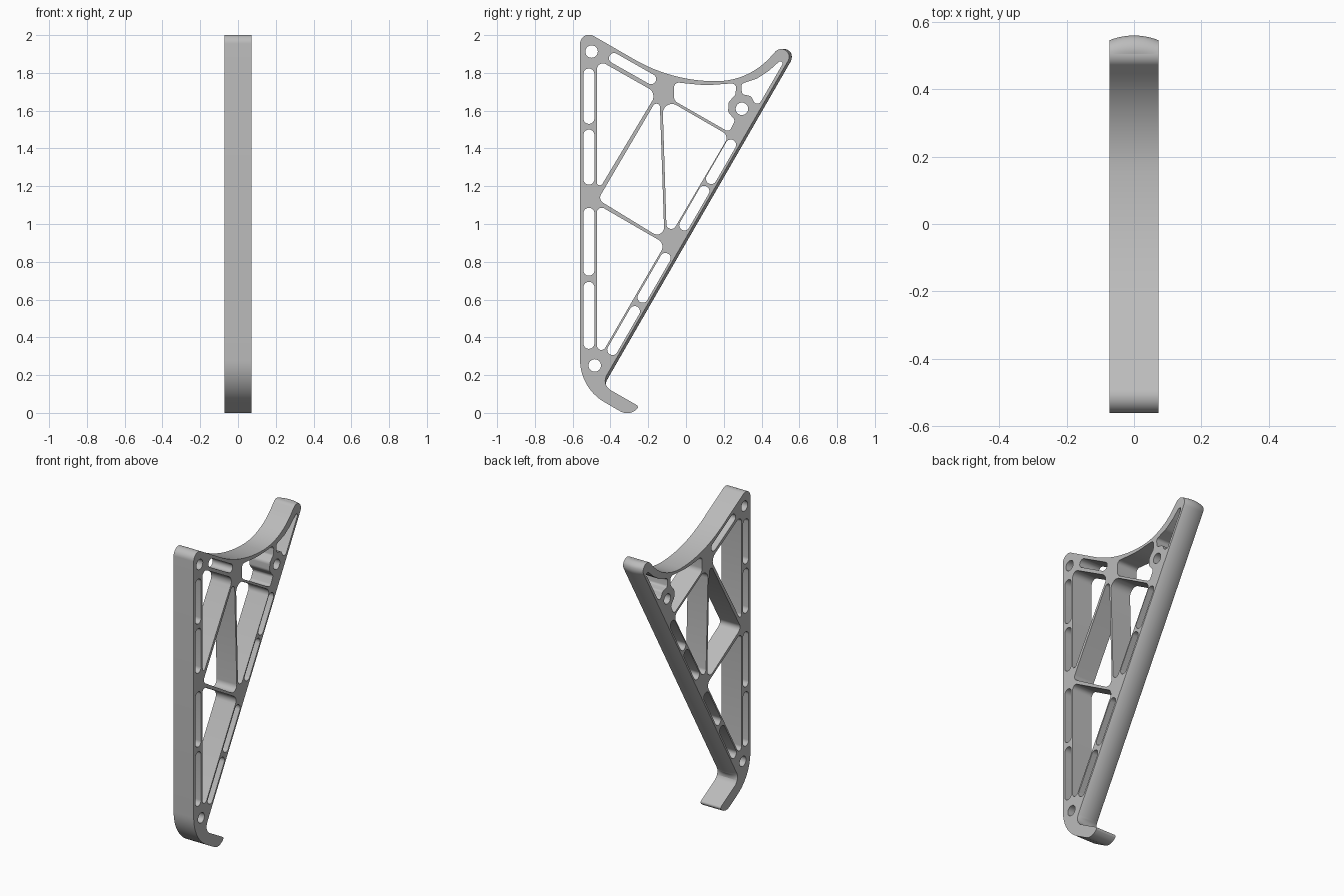
import bpy, bmesh, math
from mathutils import Matrix, Vector

UNIT = 0.01           # profile numbers are hundredths of a unit
HALF_WIDTH = 0.0725
CROWN_HEIGHT = 0.014

cube = bpy.data.objects.get("Cube")
if cube:
    bpy.data.objects.remove(cube, do_unlink=True)

grey = bpy.data.materials.new("satin grey")
grey.use_nodes = True
grey.diffuse_color = (0.5, 0.5, 0.5, 1)
grey.node_tree.nodes["Principled BSDF"].inputs["Base Color"].default_value = grey.diffuse_color


def fillet(corners, steps=10):
    """Round each (y, z, radius) corner; returns one list of points per corner."""
    arcs = []
    for index, (y, z, radius) in enumerate(corners):
        corner = Vector((y, z))
        before = (Vector(corners[index - 1][:2]) - corner).normalized()
        after = (Vector(corners[(index + 1) % len(corners)][:2]) - corner).normalized()
        half = before.angle(after) / 2
        centre = corner + (before + after).normalized() * radius / math.sin(half)
        start = corner + before * radius / math.tan(half) - centre
        end = corner + after * radius / math.tan(half) - centre
        turn = math.atan2(start.x * end.y - start.y * end.x, start.dot(end))
        arcs.append([(centre + Matrix.Rotation(turn * k / steps, 2) @ start) * UNIT
                     for k in range(steps + 1)])
    return arcs


def flat(arcs):
    return [point for arc in arcs for point in arc]


def slot(a, b, radius, steps=12):
    """Long hole with round ends centred on a and b; a circle when they match."""
    a, b = Vector(a), Vector(b)
    along = (b - a).normalized() if a != b else Vector((0, 1))
    side = Vector((-along.y, along.x)) * radius
    points = []
    for centre, offset in ((a, 0), (b, math.pi)):
        for k in range(steps + 1 if a != b else steps):
            spin = Matrix.Rotation(offset + math.pi * k / steps, 2)
            points.append((centre + spin @ side) * UNIT)
    return points


def add_object(name, mesh):
    obj = bpy.data.objects.new(name, mesh)
    bpy.context.collection.objects.link(obj)
    mesh.materials.clear()
    mesh.materials.append(grey)
    bpy.ops.object.select_all(action="DESELECT")
    obj.select_set(True)
    bpy.context.view_layer.objects.active = obj
    bpy.ops.object.shade_smooth_by_angle(angle=math.radians(35))
    return obj


# Outer outline: top corner, scoop, tip, notch, toe and heel
outline = fillet([
    (-56.1, 203.7, 4.8), (-7.4, 175.6, 86), (33.2, 175.6, 38.5),
    (48.5, 192.6, 4.1), (57.6, 192.6, 4.1), (-44.9, 14.9, 5.8),
    (-24.6, 3.3, 1.3), (-30.2, -1.8, 7.2), (-56.1, 13.1, 26),
], steps=14)

# Large windows between the struts
windows = [
    [(-47.2, 187.3, 3.2), (-15.4, 169.3, 4.8), (-47.2, 116.3, 1.6)],
    [(-46.6, 112.9, 3.2), (-14, 168.4, 1.9), (-11.4, 91.4, 3.7)],
    [(-47.2, 110.5, 2.6), (-10.9, 89.5, 4.2), (-47.2, 26.8, 2.4)],
    [(-12.5, 167.2, 4.8), (22.8, 146.8, 3.7), (-10.1, 90.9, 2.6)],
    [(-6.4, 175.1, 2.6), (10.1, 173.4, 60), (27, 174.6, 2.4), (26, 168.2, 1.6),
     (22.5, 164.5, 3), (22.3, 159.2, 3), (26, 155, 2), (22.8, 148.6, 2),
     (-6.4, 165.3, 3.7)],
    [(49.3, 186, 1), (51.9, 186, 1), (37.6, 161.3, 2.2), (34.4, 167.7, 2),
     (29.7, 168.7, 1.6), (29.1, 174.1, 2), (37.6, 177, 9), (44, 181.2, 9)],
]
loops = [flat(outline)] + [flat(fillet(window)) for window in windows]

# Slots along the front edge
for top, bottom in ((182.3, 153), (150, 120.8), (108.6, 72.6), (69.4, 33.9)):
    loops.append(slot((-51.4, bottom + 2.9), (-51.4, top - 2.9), 2.9))

# Slots along the sloping back edge, all on one line
foot = Vector((-38.9, 33.4))
slope = Vector((0.5, math.sqrt(0.75)))
for start, end in ((0, 23.5), (32, 56), (76.2, 97), (104.5, 125.3)):
    loops.append(slot(foot + slope * start, foot + slope * end, 2.8))

# Slot under the scoop and the three bolt holes
loops.append(slot((-38.1, 187.8), (-18.5, 176.7), 2.7))
for hole in ((-50, 191.3), (29.6, 161), (-48.3, 25.1)):
    loops.append(slot(hole, hole, 3.3))

# Filled profile, extruded across the width
curve = bpy.data.curves.new("frame_profile", "CURVE")
curve.dimensions = "2D"
curve.fill_mode = "BOTH"
curve.extrude = HALF_WIDTH
for loop in loops:
    spline = curve.splines.new("POLY")
    spline.points.add(len(loop) - 1)
    for point, position in zip(spline.points, loop):
        point.co = (position.x, position.y, 0, 1)
    spline.use_cyclic_u = True
helper = bpy.data.objects.new("frame_profile", curve)
bpy.context.collection.objects.link(helper)
bpy.context.view_layer.update()
mesh = bpy.data.meshes.new_from_object(helper.evaluated_get(bpy.context.evaluated_depsgraph_get()))
bpy.data.objects.remove(helper, do_unlink=True)

bm = bmesh.new()
bm.from_mesh(mesh)
bmesh.ops.remove_doubles(bm, verts=bm.verts, dist=0.00005)
bmesh.ops.transform(bm, verts=bm.verts,
                    matrix=Matrix(((0, 0, 1, 0), (1, 0, 0, 0), (0, 1, 0, 0), (0, 0, 0, 1))))
bmesh.ops.recalc_face_normals(bm, faces=bm.faces)
bm.to_mesh(mesh)
bm.free()
add_object("frame", mesh)

# Crowned back edge, running from the tip down into the notch
path = outline[4] + outline[5][:9]
columns = 16
bm = bmesh.new()
rows = []
for i, point in enumerate(path):
    tangent = (path[min(i + 1, len(path) - 1)] - path[max(i - 1, 0)]).normalized()
    normal = Vector((-tangent.y, tangent.x))
    fade = min(1, i / 8, (len(path) - 1 - i) / 6)
    row = []
    for j in range(columns + 1):
        across = 2 * j / columns - 1
        spot = point + normal * CROWN_HEIGHT * fade * (1 - across * across)
        row.append(bm.verts.new((across * HALF_WIDTH, spot.x, spot.y)))
    rows.append(row)
for upper, lower in zip(rows, rows[1:]):
    for j in range(columns):
        bm.faces.new((upper[j], upper[j + 1], lower[j + 1], lower[j]))
crown_mesh = bpy.data.meshes.new("back_crown")
bm.to_mesh(crown_mesh)
bm.free()
add_object("back_crown", crown_mesh)
